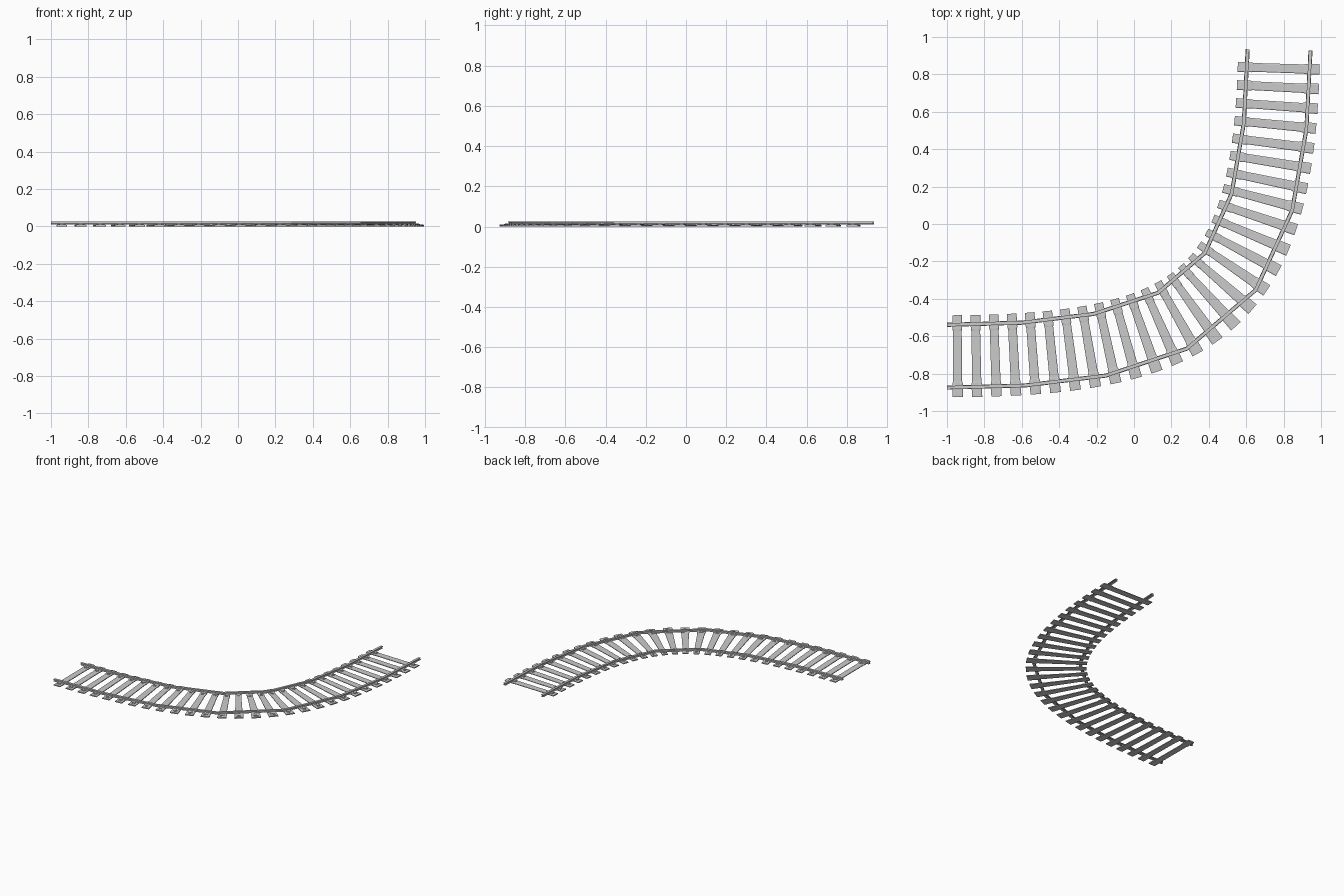
import bpy, bmesh
from mathutils import Vector

if "Cube" in bpy.data.objects:
    bpy.data.objects.remove(bpy.data.objects["Cube"])

# Centre line: a symmetric bezier bend, first heading +x, then +y
P = [Vector((-1, -0.707)), Vector((0.436, -0.707)),
     Vector((0.777, -0.366)), Vector((0.777, 1.07))]


def bez(t):
    u = 1 - t
    return P[0]*u**3 + P[1]*3*u*u*t + P[2]*3*u*t*t + P[3]*t**3


def tangent(t):
    u = 1 - t
    return ((P[1]-P[0])*u*u + (P[2]-P[1])*2*u*t + (P[3]-P[2])*t*t).normalized()


# Arc length table
N = 2000
lengths = [0.0]
for i in range(N):
    lengths.append(lengths[-1] + (bez((i+1)/N) - bez(i/N)).length)


def length_at_y(y):
    return next(lengths[i] for i in range(N+1) if bez(i/N).y >= y)


def param(s):
    lo, hi = 0, N
    while hi - lo > 1:
        mid = (lo + hi)//2
        lo, hi = (mid, hi) if lengths[mid] <= s else (lo, mid)
    return (lo + (s - lengths[lo])/(lengths[hi] - lengths[lo]))/N


def bend(s, o, z):
    """Distance along track, offset to the left, height -> world."""
    t = param(max(s, 0))
    p, d = bez(t), tangent(t)
    return (p.x - d.y*o, p.y + d.x*o, z)


def loft(bm, rings):
    """Skin a list of closed rings and cap both ends."""
    rv = [[bm.verts.new(bend(*c)) for c in r] for r in rings]
    n = len(rv[0])
    for a, b in zip(rv, rv[1:]):
        for i in range(n):
            bm.faces.new((a[i], a[(i+1) % n], b[(i+1) % n], b[i]))
    bm.faces.new(rv[0])
    bm.faces.new(rv[-1])


def finish(bm, name):
    bmesh.ops.recalc_face_normals(bm, faces=bm.faces[:])
    me = bpy.data.meshes.new(name)
    bm.to_mesh(me)
    bm.free()
    bpy.context.collection.objects.link(bpy.data.objects.new(name, me))


def box(bm, s, o, hs, ho, z0, z1):
    loft(bm, [[(s-hs, q, z0), (s+hs, q, z0), (s+hs, q, z1), (s-hs, q, z1)]
              for q in (o-ho, o+ho)])


GAUGE = 0.168
end = length_at_y(0.93)
first, last = 0.056, length_at_y(0.832)
stations = [first + (last-first)*i/27 for i in range(28)]

# Rails: I-shaped section, seven straight segments each
half = [(0.011, 0.010), (0.011, 0.012), (0.004, 0.014),
        (0.004, 0.020), (0.009, 0.021), (0.009, 0.026)]
section = half + [(-o, z) for o, z in reversed(half)]
for name, side in (("inner_rail", 1), ("outer_rail", -1)):
    bm = bmesh.new()
    loft(bm, [[(end*k/7, side*GAUGE + o, z) for o, z in section]
              for k in range(8)])
    finish(bm, name)

# Sleepers: chamfered bars with slightly wider, taller end blocks
bm = bmesh.new()
for s in stations:
    rings = []
    for o, w, h in ((-0.219, .027, .009), (-0.145, .027, .010),
                    (-0.135, .024, .008), (0.135, .024, .008),
                    (0.145, .027, .010), (0.219, .027, .009)):
        rings.append([(s-w, o, 0), (s+w, o, 0), (s+w, o, h*.7),
                      (s+w*.8, o, h), (s-w*.8, o, h), (s-w, o, h*.7)])
    loft(bm, rings)
finish(bm, "sleepers")

# Base plates under the rails with a clip on both sides
bm = bmesh.new()
for s in stations:
    for side in (-GAUGE, GAUGE):
        box(bm, s, side, 0.013, 0.030, 0.008, 0.0115)
        for q in (-0.018, 0.018):
            box(bm, s, side + q, 0.009, 0.007, 0.011, 0.015)
finish(bm, "rail_clips")
